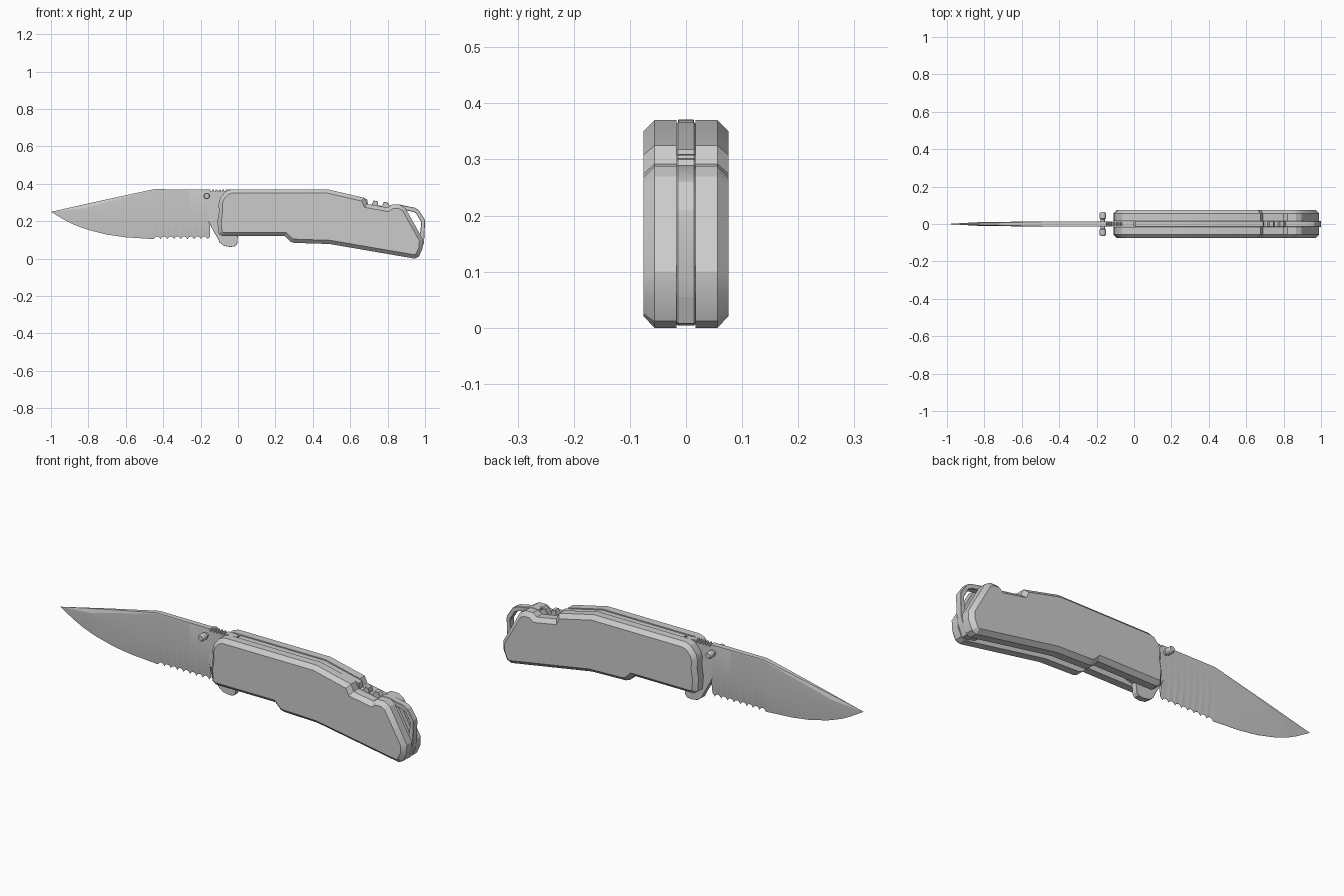
import bpy, bmesh, math
from mathutils import Vector

if "Cube" in bpy.data.objects:
    bpy.data.objects.remove(bpy.data.objects["Cube"])


def finish(bm, name, angle=25):
    bmesh.ops.remove_doubles(bm, verts=bm.verts, dist=1e-5)
    bmesh.ops.recalc_face_normals(bm, faces=bm.faces)
    me = bpy.data.meshes.new(name)
    bm.to_mesh(me)
    bm.free()
    ob = bpy.data.objects.new(name, me)
    bpy.context.collection.objects.link(ob)
    bpy.ops.object.select_all(action='DESELECT')
    ob.select_set(True)
    bpy.context.view_layer.objects.active = ob
    bpy.ops.object.shade_smooth_by_angle(angle=math.radians(angle))
    return ob


def inset(pts, d):
    """Mitred inward offset of a clockwise (x, z) outline."""
    out = []
    n = len(pts)
    for i in range(n):
        a, b, c = (Vector(pts[(i + k) % n]) for k in (-1, 0, 1))
        u, v = (b - a).normalized(), (c - b).normalized()
        n1, n2 = Vector((u.y, -u.x)), Vector((v.y, -v.x))
        p = b + (n1 + n2) * d / (1 + n1.dot(n2))
        out.append((p.x, p.y))
    return out


def stack(name, layers):
    """Solid from matching (outline, y) layers."""
    bm = bmesh.new()
    rings = [[bm.verts.new((x, y, z)) for x, z in pts] for pts, y in layers]
    for r, s in zip(rings, rings[1:]):
        for i in range(len(r)):
            j = (i + 1) % len(r)
            bm.faces.new((r[i], r[j], s[j], s[i]))
    bm.faces.new(rings[0])
    bm.faces.new(rings[-1])
    return finish(bm, name)


def plate(name, pts, half, c=0.002):
    inner = inset(pts, c)
    return stack(name, [(inner, -half), (pts, -half + c), (pts, half - c), (inner, half)])


def lerp(knots, x):
    for (x0, z0), (x1, z1) in zip(knots, knots[1:]):
        if x <= x1:
            return z0 + (z1 - z0) * (x - x0) / (x1 - x0)
    return knots[-1][1]


# Handle scales, chamfered on the outside
scale_outline = [
    (-.11, .2), (-.102, .25), (-.104, .295), (-.095, .325), (-.065, .36), (-.035, .37),
    (.48, .37), (.675, .325), (.69, .292), (.80, .272), (.822, .288), (.865, .288),
    (.895, .27), (.99, .1), (.987, .055), (.968, .012), (.945, 0),
    (.49, .078), (.30, .084), (.28, .09), (.25, .12), (-.085, .12), (-.105, .135)]
for side, s in (("front", -1), ("back", 1)):
    stack(side + "_handle_scale", [(scale_outline, s * .017), (scale_outline, s * .056),
                                   (inset(scale_outline, .02), s * .076)])

# Back spacer with grip notches along the spine
plate("back_spacer", [
    (.006, .366), (.48, .366), (.69, .318), (.695, .29), (.715, .288), (.725, .31),
    (.745, .308), (.75, .284), (.77, .282), (.78, .303), (.80, .3), (.81, .285),
    (.86, .275), (.885, .255), (.965, .11), (.985, .06), (.965, .008), (.94, .004),
    (.89, .02), (.86, .08), (.80, .2), (.65, .25), (.48, .29), (.07, .29), (.006, .31)], .0165)

# Lanyard loop at the tail
plate("lanyard_loop", [
    (.82, .288), (.86, .29), (.945, .272), (.965, .26), (.998, .21), (1.0, .195),
    (.995, .09), (.985, .055), (.96, .1), (.975, .145), (.98, .195), (.952, .243),
    (.93, .252), (.87, .262), (.83, .265)], .0165)

# Blade lofted from six-point sections: spine, swedge, grind line, edge
spine = [(-1, .25), (-.72, .313), (-.45, .371), (-.15, .37)]
swedge = [(-1, .25), (-.83, .268), (-.45, .367), (-.15, .366)]
grind = [(-1, .25), (-.83, .262), (-.6, .225), (-.45, .213), (-.15, .205)]
edge = [(-1, .25), (-.93, .208), (-.87, .178), (-.8, .153), (-.7, .128), (-.6, .114),
        (-.45, .104), (-.15, .104)]
top_half = [(-1, .0), (-.75, .006), (-.45, .013), (-.15, .014)]
body_half = [(-1, .0), (-.83, .01), (-.45, .0145), (-.15, .0145)]
xs = [-1 + .025 * i for i in range(22)] + [-.45 + .006 * i for i in range(51)]
bm = bmesh.new()
sections = []
for x in xs:
    e = lerp(edge, x)
    if x > -.45:    # serrations
        e += .014 * abs(math.sin(math.pi * (x + .45) / .036)) ** .7
    t, b = lerp(top_half, x), lerp(body_half, x)
    zs, zw, zg = lerp(spine, x), lerp(swedge, x), lerp(grind, x)
    ring = [(-t, zs), (-b, zw), (-b, zg), (-.0006 if x > -1 else 0, e),
            (.0006 if x > -1 else 0, e), (b, zg), (b, zw), (t, zs)]
    sections.append([bm.verts.new((x, y, z)) for y, z in ring])
for r, s in zip(sections, sections[1:]):
    for i in range(8):
        j = (i + 1) % 8
        bm.faces.new((r[i], r[j], s[j], s[i]))
bm.faces.new(sections[-1])
finish(bm, "blade", 12)

# Tang with thumb notches and flipper tab
tang = [(-.158, .2), (-.158, .37)]
for i in range(5):
    x = -.148 + i * .018
    tang += [(x, .37), (x + .003, .359), (x + .008, .359), (x + .011, .37)]
tang += [(-.004, .366), (-.004, .31), (.07, .28), (.09, .22), (.06, .15), (0, .13),
         (-.004, .08), (-.015, .066), (-.04, .062), (-.075, .068), (-.098, .085),
         (-.112, .115), (-.13, .145), (-.143, .17)]
plate("tang_and_flipper", tang, .0146, .001)

# Thumb stud through the blade, turned profile mirrored to both sides
profile = [(0, .011), (.004, .011), (.024, .011), (.03, .017), (.056, .017), (.063, .013)]
for side, s in (("front", -1), ("back", 1)):
    bm = bmesh.new()
    rings = []
    for y, r in profile:
        rings.append([bm.verts.new((-.167 + r * math.cos(a), s * y, .335 + r * math.sin(a)))
                      for a in (k * math.tau / 20 for k in range(20))])
    for r, q in zip(rings, rings[1:]):
        for i in range(20):
            j = (i + 1) % 20
            bm.faces.new((r[i], r[j], q[j], q[i]))
    bm.faces.new(rings[0])
    bm.faces.new(rings[-1])
    finish(bm, side + "_thumb_stud")
